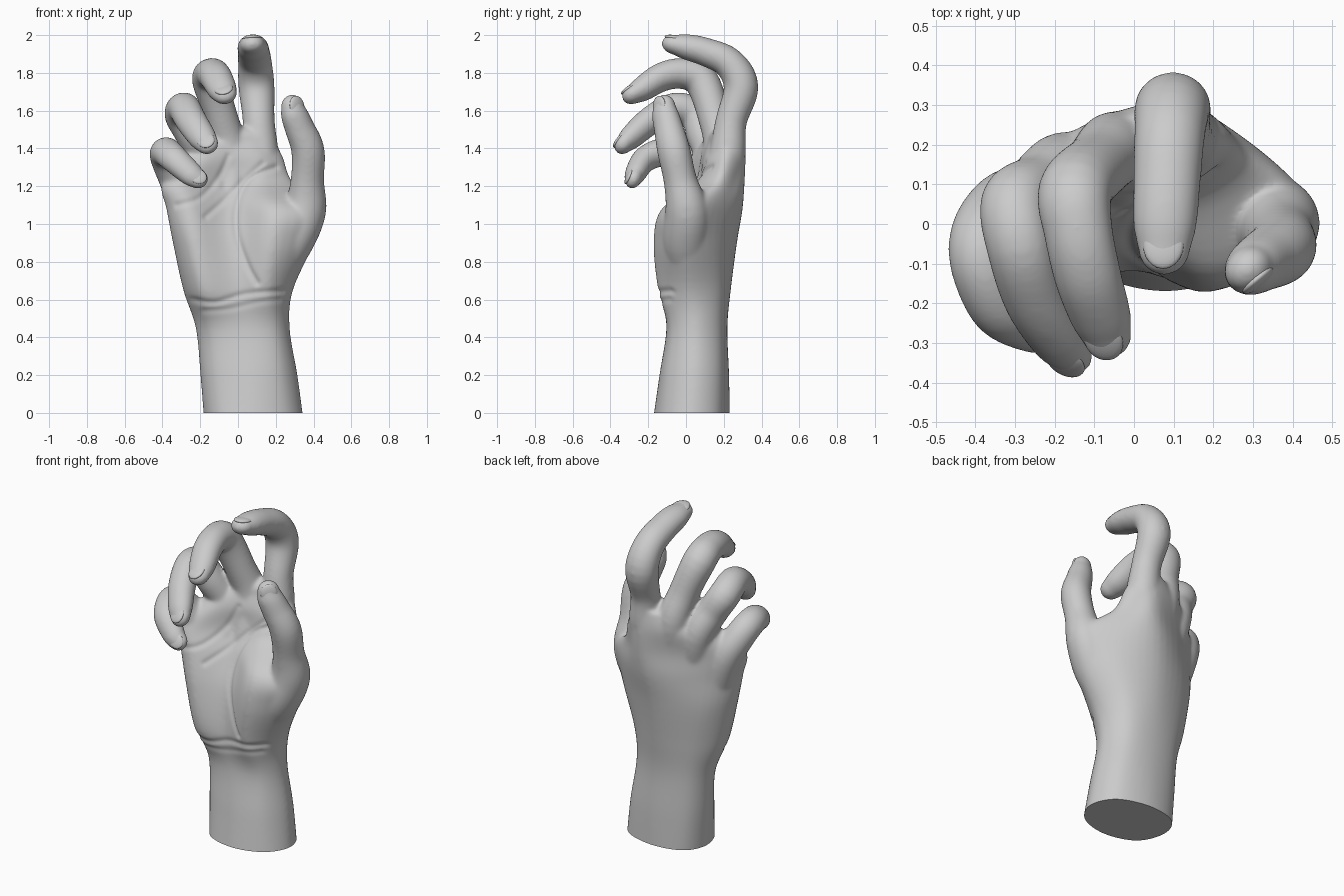
import bpy, bmesh, math
from mathutils import Vector, Matrix, geometry

if "Cube" in bpy.data.objects:
    bpy.data.objects.remove(bpy.data.objects["Cube"])


def spline(pts, steps, closed=False):
    """Catmull-Rom samples through points of any dimension."""
    n, out = len(pts), []
    get = (lambda i: pts[i % n]) if closed else (lambda i: pts[max(0, min(n - 1, i))])
    for i in range(n if closed else n - 1):
        p = [get(i + k) for k in (-1, 0, 1, 2)]
        for s in range(steps):
            t = s / steps
            out.append([0.5 * (2 * b + (c - a) * t + (2 * a - 5 * b + 4 * c - d) * t * t
                               + (3 * b - a - 3 * c + d) * t ** 3) for a, b, c, d in zip(*p)])
    if not closed:
        out.append(list(pts[-1]))
    return out


def loft(bm, rings):
    """Skin a list of equal-length rings and cap both ends."""
    vs = [[bm.verts.new(p) for p in r] for r in rings]
    n = len(vs[0])
    for a, b in zip(vs, vs[1:]):
        for i in range(n):
            bm.faces.new((a[i], a[(i + 1) % n], b[(i + 1) % n], b[i]))
    bm.faces.new(vs[0][::-1])
    bm.faces.new(vs[-1])


def digit(bm, pts, lateral=None, flat=0.22):
    """Tapered tube with a rounded tip; returns the frame for its nail."""
    P = [Vector(p[:3]) for p in pts]
    L = lateral or (P[3] - P[1]).cross(P[-1] - P[4]).normalized()
    path = spline(pts, 5)
    last = len(path) - 1
    rings = []

    def ring(c, t, r, k):
        side = (L - t * L.dot(t)).normalized()
        up = t.cross(side)
        return [c + side * r * math.cos(a) + up * r * k * math.sin(a)
                for a in (2 * math.pi * i / 24 for i in range(24))]
    for i, p in enumerate(path):
        t = (Vector(path[min(i + 1, last)][:3]) - Vector(path[max(i - 1, 0)][:3])).normalized()
        k = 1 - flat * (i / last) ** 2
        rings.append(ring(Vector(p[:3]), t, p[3], k))
    c, r = P[-1], pts[-1][3]
    for a in (0.35, 0.7, 1.0, 1.25, 1.45):
        rings.append(ring(c + t * r * math.sin(a), t, r * math.cos(a), k))
    loft(bm, rings)
    side = (L - t * L.dot(t)).normalized()
    return c, t, side, t.cross(side), r, k


bm = bmesh.new()

# Forearm and palm: 8-point sections (ulnar side, three palm points, thumb side, three back points)
wrist = {
    -.06: [(-.178, .05), (-.11, -.12), (.08, -.178), (.27, -.12), (.35, .02), (.28, .17), (.08, .232), (-.11, .19)],
    .2: [(-.199, .06), (-.13, -.08), (.06, -.14), (.235, -.1), (.315, .04), (.245, .178), (.06, .228), (-.13, .188)],
    .45: [(-.224, .07), (-.15, -.06), (.03, -.102), (.2, -.08), (.274, .05), (.2, .18), (.03, .219), (-.15, .183)],
    .65: [(-.29, .05), (-.2, -.13), (0, -.118), (.17, -.142), (.29, .01), (.22, .18), (.03, .237), (-.19, .185)],
}
palm = {
    .9: [(-.345, .02), (-.24, -.13), (-.02, -.08), (.19, -.172), (.402, -.02), (.29, .18), (.04, .27), (-.24, .185)],
    1.08: [(-.38, 0), (-.26, -.1), (-.03, -.01), (.2, -.13), (.46, 0), (.3, .2), (.06, .3), (-.25, .175)],
    1.22: [(-.405, 0), (-.29, -.06), (-.06, .06), (.14, .06), (.29, .15), (.22, .25), (.07, .308), (-.27, .16)],
    1.36: [(-.29, .07), (-.19, .03), (-.03, .08), (.13, .11), (.235, .2), (.18, .287), (.07, .312), (-.15, .235)],
    1.47: [(-.1, .16), (-.06, .12), (0, .13), (.1, .15), (.175, .21), (.14, .28), (.07, .3), (-.04, .25)],
}
sections = [[z] + [v for xy in s for v in xy] for d in (wrist, palm) for z, s in d.items()]
rings = []
for s in spline(sections, 6):
    xy = spline([(s[i], s[i + 1]) for i in range(1, 17, 2)], 6, closed=True)
    rings.append([(x, y, s[0]) for x, y in xy])
loft(bm, rings)

# Fingers and thumb: x, y, z, half width from the palm to the tip
index = [(.1, .15, 1.1, .1), (.118, .215, 1.35, .098), (.11, .238, 1.54, .085), (.098, .292, 1.725, .096),
         (.09, .228, 1.852, .09), (.083, .1, 1.912, .085), (.078, 0, 1.938, .081), (.076, -.063, 1.95, .067)]
middle = [(-.03, .12, 1.1, .1), (-.045, .188, 1.38, .098), (-.09, .148, 1.57, .088), (-.148, .083, 1.755, .095),
          (-.14, -.02, 1.797, .088), (-.117, -.13, 1.777, .086), (-.085, -.23, 1.715, .079), (-.07, -.278, 1.688, .066)]
ring_f = [(-.13, .1, 1.1, .1), (-.178, .138, 1.33, .095), (-.242, .09, 1.47, .089), (-.299, .052, 1.575, .09),
          (-.287, -.06, 1.615, .086), (-.248, -.19, 1.546, .083), (-.19, -.29, 1.46, .075), (-.163, -.327, 1.425, .062)]
little = [(-.24, .04, 1.0, .1), (-.307, .045, 1.2, .098), (-.362, .005, 1.31, .088), (-.386, -.055, 1.37, .084),
          (-.377, -.13, 1.38, .08), (-.333, -.22, 1.34, .076), (-.25, -.268, 1.265, .067), (-.213, -.278, 1.24, .056)]
thumb = [(.17, .02, .72, .1), (.27, 0, .9, .125), (.352, .005, 1.07, .116), (.367, -.03, 1.23, .09),
         (.37, -.065, 1.39, .09), (.325, -.093, 1.51, .081), (.298, -.11, 1.58, .075), (.288, -.114, 1.622, .064)]
nails = {n: digit(bm, p) for n, p in
         (("index", index), ("middle", middle), ("ring", ring_f), ("little", little))}
nails["thumb"] = digit(bm, thumb, Vector((-.7, -.62, -.25)).normalized(), 0.12)

# Webbing that joins the finger roots
web = [(.1, .2, 1.43, .07), (.02, .19, 1.445, .07), (-.12, .15, 1.4, .07), (-.25, .075, 1.29, .065), (-.29, .05, 1.22, .06)]
digit(bm, web, Vector((0, 0, 1)), 0)

bmesh.ops.recalc_face_normals(bm, faces=bm.faces)
me = bpy.data.meshes.new("hand")
bm.to_mesh(me)
bm.free()
hand = bpy.data.objects.new("hand", me)
bpy.context.collection.objects.link(hand)

# Fuse the parts into one skin and soften the joins
rm = hand.modifiers.new("fuse", 'REMESH')
rm.mode, rm.voxel_size = 'VOXEL', 0.0085
sm = hand.modifiers.new("soften", 'SMOOTH')
sm.factor, sm.iterations = 0.5, 22
bpy.context.view_layer.objects.active = hand
hand.select_set(True)
bpy.ops.object.convert(target='MESH')
me = hand.data

# Palm and wrist creases (x, z lines) pressed into the front of the skin
creases = [
    (.009, [(.2, 1.3), (.06, 1.24), (-.005, 1.1), (-.005, .94), (.05, .78), (.1, .69)]),
    (.006, [(.13, 1.32), (.02, 1.22), (-.08, 1.12), (-.17, 1.04)]),
    (.006, [(-.05, 1.36), (-.1, 1.25), (-.2, 1.14), (-.32, 1.1)]),
    (.007, [(-.25, .6), (-.12, .585), (.04, .63), (.24, .645)]),
    (.004, [(-.18, .54), (-.05, .55), (.1, .585), (.22, .6)]),
]
segs = []
for depth, line in creases:
    q = [Vector(p) for p in spline(line, 4)]
    segs += [(depth, a, b) for a, b in zip(q, q[1:])]
bm = bmesh.new()
bm.from_mesh(me)
bm.normal_update()
moves = []
for v in bm.verts:
    if v.normal.y < -.15 and v.co.y > -.19 and .5 < v.co.z < 1.42 and v.co.x < .3:
        p, best = Vector((v.co.x, v.co.z)), 0
        for depth, a, b in segs:
            if abs(p.x - a.x) < .12 and abs(p.y - a.y) < .12:
                c, u = geometry.intersect_point_line(p, a, b)
                c = a.lerp(b, max(0, min(1, u)))
                best = max(best, depth * math.exp(-((p - c).length / .017) ** 2))
        fade = min(1, (-.15 - v.normal.y) * 2.5)
        moves.append((v, v.normal * best * fade))
for v, m in moves:
    v.co -= m

# Flat cut at the bottom of the forearm
bmesh.ops.bisect_plane(bm, geom=bm.verts[:] + bm.edges[:] + bm.faces[:],
                       plane_co=(0, 0, 0), plane_no=(0, 0, -1), clear_outer=True)
bmesh.ops.holes_fill(bm, edges=[e for e in bm.edges if e.is_boundary], sides=0)
bm.to_mesh(me)
bm.free()
bpy.ops.object.shade_smooth_by_angle(angle=math.radians(50))

# Fingernails: thin curved plates lying in the dorsal side of each tip
for name, (c, t, side, up, r, k) in nails.items():
    m = bpy.data.meshes.new(name + "_nail")
    bm = bmesh.new()
    rot = Matrix((side, t, up)).transposed().to_4x4()
    size = Matrix.Diagonal((r * .76, r * .9, r * k * .3, 1))
    pos = Matrix.Translation(c - t * r * .05 + up * r * k * .66)
    bmesh.ops.create_uvsphere(bm, u_segments=24, v_segments=12, radius=1, matrix=pos @ rot @ size)
    for f in bm.faces:
        f.smooth = True
    bm.to_mesh(m)
    bm.free()
    bpy.context.collection.objects.link(bpy.data.objects.new(name + "_nail", m))
